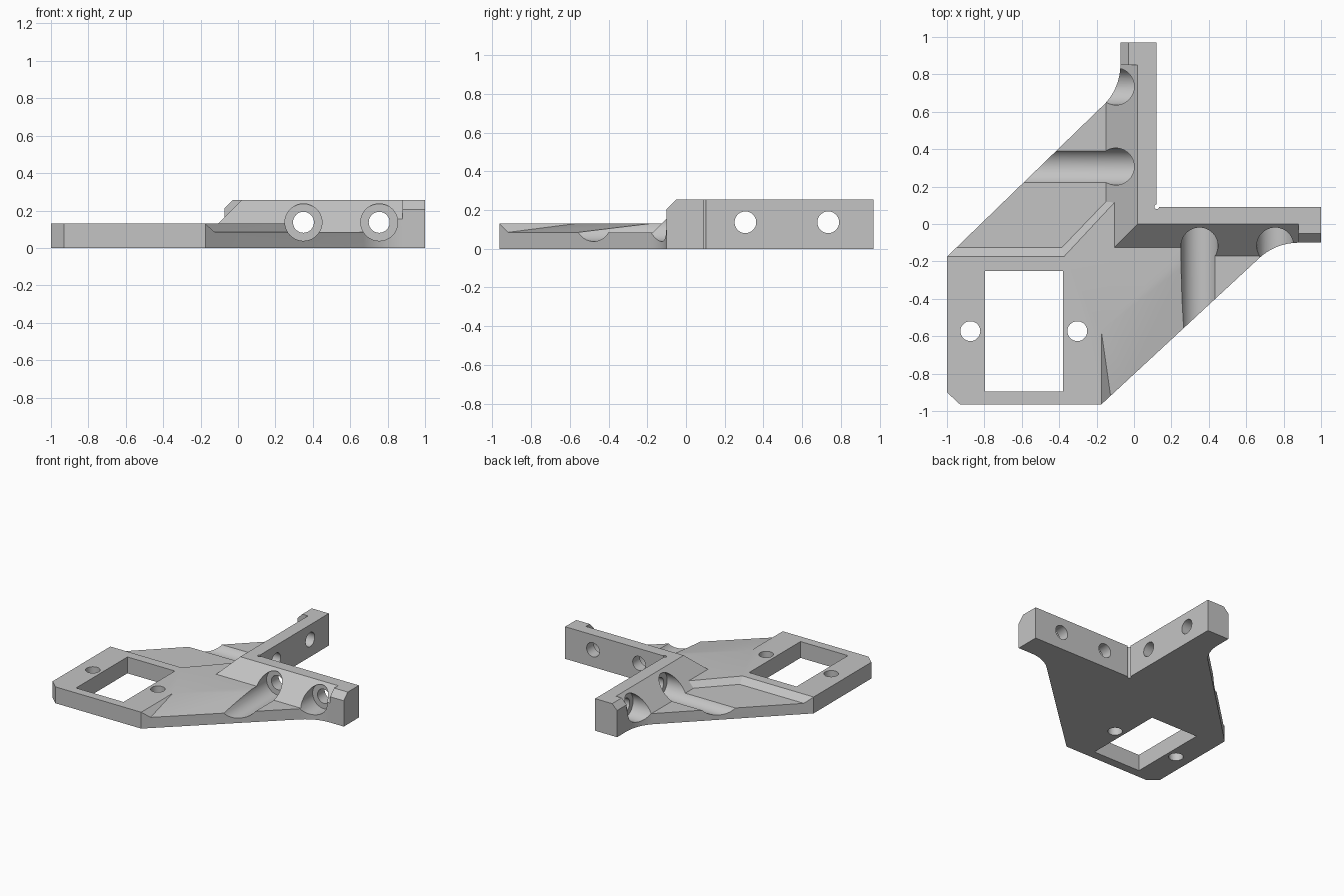
import bpy
import bmesh
from math import sin, cos, pi, radians
from mathutils import Matrix, Vector

if "Cube" in bpy.data.objects:
    bpy.data.objects.remove(bpy.data.objects["Cube"], do_unlink=True)

TOP, FLOOR, PAD = 0.255, 0.085, 0.13   # rail, pocket floor and pad heights
LOW, FAR = -0.1, 1.2                   # overshoot that the outline trims away

grey = bpy.data.materials.new("light_grey")
grey.use_nodes = True
grey.diffuse_color = (0.55, 0.55, 0.55, 1)
grey.node_tree.nodes["Principled BSDF"].inputs["Base Color"].default_value = grey.diffuse_color


def loft(name, rings):
    """Closed solid through rings with equal point counts."""
    bm = bmesh.new()
    loops = [[bm.verts.new(p) for p in ring] for ring in rings]
    bm.faces.new(loops[0])
    bm.faces.new(loops[-1])
    for a, b in zip(loops, loops[1:]):
        for i in range(len(a)):
            j = (i + 1) % len(a)
            bm.faces.new((a[i], a[j], b[j], b[i]))
    bmesh.ops.recalc_face_normals(bm, faces=bm.faces)
    mesh = bpy.data.meshes.new(name)
    bm.to_mesh(mesh)
    bm.free()
    mesh.materials.append(grey)
    obj = bpy.data.objects.new(name, mesh)
    bpy.context.collection.objects.link(obj)
    return obj


def prism(name, points, z0, z1):
    return loft(name, [[(x, y, z) for x, y in points] for z in (z0, z1)])


def box(name, x0, x1, y0, y1, z0, z1):
    return prism(name, [(x0, y0), (x1, y0), (x1, y1), (x0, y1)], z0, z1)


def cylinder(name, start, end, radius, sides=48):
    start, end = Vector(start), Vector(end)
    turn = (end - start).to_track_quat("Z", "Y").to_matrix()
    ring = [turn @ Vector((radius * cos(2 * pi * i / sides),
                           radius * sin(2 * pi * i / sides), 0)) for i in range(sides)]
    return loft(name, [[p + c for p in ring] for c in (start, end)])


def arc(cx, cy, r, a0, a1, steps=14):
    return [(cx + r * cos(radians(a0 + (a1 - a0) * i / steps)),
             cy + r * sin(radians(a0 + (a1 - a0) * i / steps))) for i in range(steps + 1)]


def rail_profile(shift):
    """Sloped rail section as (outward distance, height)."""
    return [(-0.2, LOW), (-0.2, TOP + 0.1), (shift - 0.1, TOP + 0.1),
            (shift + 0.22, TOP - 0.22), (shift + 0.22, LOW)]


# Overall plan outline with the curved wing ends
outline = [(-1, -0.175), (-1, -0.9), (-0.93, -0.965), (-0.175, -0.965)]
outline += arc(0.88, -0.41, 0.31, 132, 90)
outline += [(1, -0.1), (1, 0.09), (0.12, 0.09), (0.12, 0.97), (-0.073, 0.97)]
outline += arc(-0.373, 0.85, 0.3, 0, -45)
plan = prism("outline_trim", outline, 0, TOP)

# Pocket floor
body = box("bracket", -FAR, FAR, -FAR, FAR, LOW, FLOOR)

# Raised motor pad with bevelled sides and the sloping front wing
pad_top = [(-FAR, -0.175), (-FAR, -FAR), (-0.175, -FAR), (-0.175, -0.57),
           (0.3, -0.14), (0.3, 0.05), (-0.1, 0.12), (-0.375, -0.175)]
pad_foot = [(-FAR, -0.125), (-FAR, -FAR), (-0.125, -FAR), (-0.125, -0.919),
            (0.35, -0.477), (0.35, 0.05), (-0.145, 0.125), (-0.385, -0.125)]
pad = loft("motor_pad", [[(x, y, z) for x, y in pts] for pts, z in
                         ((pad_foot, FLOOR - 0.05), (pad_foot, FLOOR), (pad_top, PAD))])

# Two rails mitred into one corner
main = rail_profile(0)
rails = loft("corner_rails", [
    [(FAR, -d, z) for d, z in main],
    [(0.02 - d, -d, z) for d, z in main],
    [(0.02 - d, FAR, z) for d, z in main]])

# Thicker blocks at the rail ends
thick = rail_profile(0.05)
block_left = loft("left_end_block", [[(x, -d, z) for d, z in thick] for x in (0.88, FAR + 0.1)])
block_back = loft("back_end_block", [[(0.02 - d, y, z) for d, z in thick] for y in (0.85, FAR + 0.1)])

# Motor window, pad screw holes and inside corner relief
cutters = [box("motor_window", -0.797, -0.38, -0.895, -0.25, -0.2, 0.4)]
for x in (-0.875, -0.303):
    cutters.append(cylinder("pad_hole", (x, -0.573, -0.2), (x, -0.573, 0.4), 0.053))
cutters.append(cylinder("corner_relief", (0.122, 0.092, -0.2), (0.122, 0.092, 0.4), 0.013, 16))

# Screw bores with wide troughs through both rails
AXIS = 0.137
for x in (0.35, 0.755):
    cutters.append(cylinder("front_trough", (x, -FAR, AXIS), (x, 0, AXIS), 0.099))
    cutters.append(cylinder("front_bore", (x, -0.1, AXIS), (x, 0.3, AXIS), 0.056))
for y in (0.307, 0.735):
    cutters.append(cylinder("side_trough", (-FAR, y, AXIS), (0.02, y, AXIS), 0.099))
    cutters.append(cylinder("side_bore", (-0.1, y, AXIS), (0.4, y, AXIS), 0.056))

# Combine everything into one solid
steps = [(o, "UNION") for o in (pad, rails, block_left, block_back)]
steps += [(plan, "INTERSECT")] + [(c, "DIFFERENCE") for c in cutters]
for tool, operation in steps:
    mod = body.modifiers.new(tool.name, "BOOLEAN")
    mod.operation = operation
    mod.solver = "EXACT"
    mod.object = tool
bpy.context.view_layer.update()
graph = bpy.context.evaluated_depsgraph_get()
solid = bpy.data.meshes.new_from_object(body.evaluated_get(graph))
body.modifiers.clear()
body.data = solid
solid.materials.clear()
solid.materials.append(grey)
for tool, _ in steps:
    bpy.data.objects.remove(tool, do_unlink=True)

# Smooth the bores and curved ends, keep edges sharp
bpy.ops.object.select_all(action="DESELECT")
body.select_set(True)
bpy.context.view_layer.objects.active = body
bpy.ops.object.shade_smooth_by_angle(angle=radians(20))
